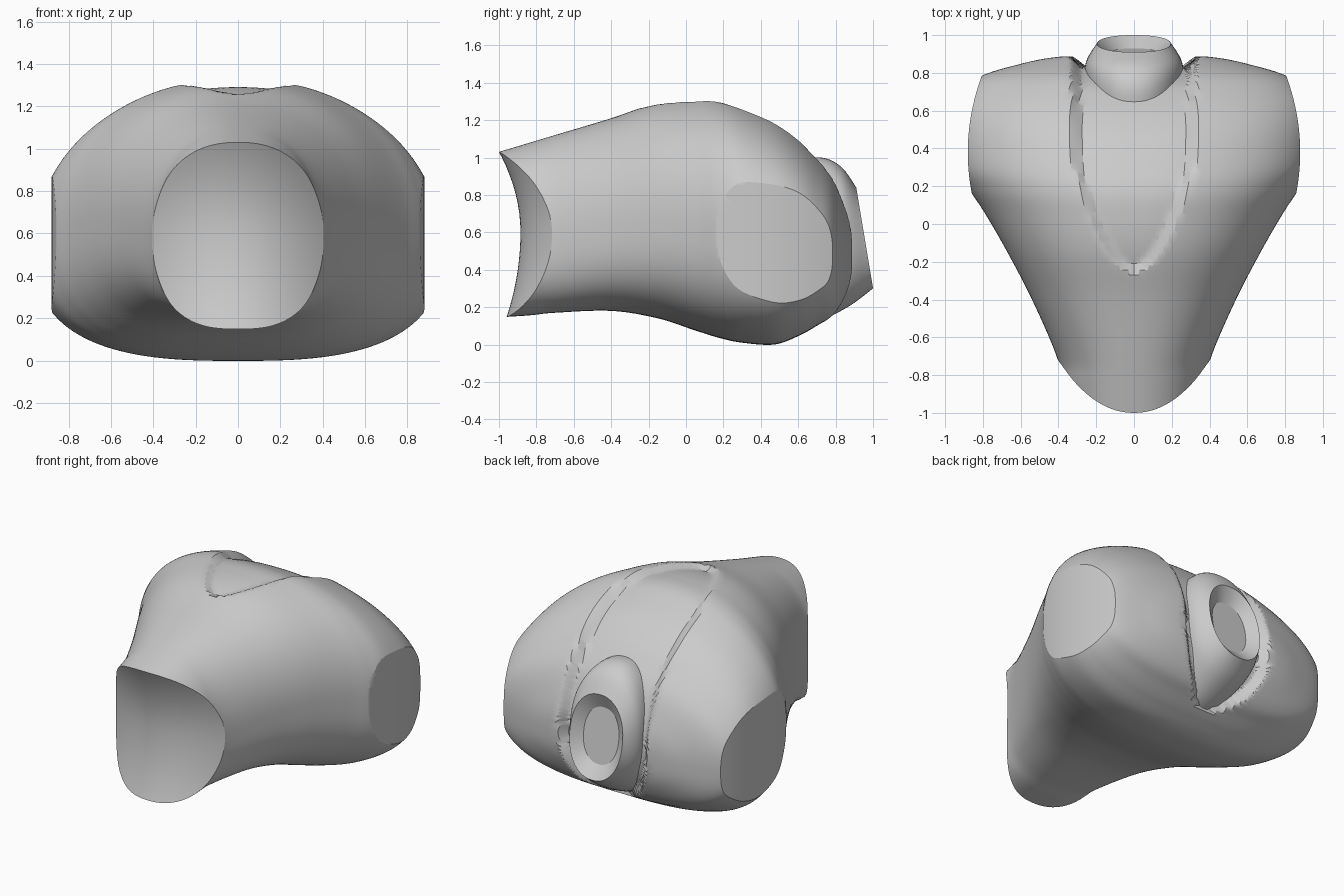
import bpy, bmesh, math
from mathutils import Vector

if "Cube" in bpy.data.objects:
    bpy.data.objects.remove(bpy.data.objects["Cube"], do_unlink=True)

GREY = (0.6, 0.6, 0.6, 1.0)
grey = bpy.data.materials.new("plain_grey")
grey.use_nodes = True
grey.diffuse_color = GREY
grey.node_tree.nodes["Principled BSDF"].inputs["Base Color"].default_value = GREY


def make_object(name, bm):
    bmesh.ops.recalc_face_normals(bm, faces=bm.faces)
    mesh = bpy.data.meshes.new(name)
    bm.to_mesh(mesh)
    bm.free()
    mesh.materials.append(grey)
    obj = bpy.data.objects.new(name, mesh)
    bpy.context.collection.objects.link(obj)
    return obj


def activate(obj):
    bpy.ops.object.select_all(action='DESELECT')
    obj.select_set(True)
    bpy.context.view_layer.objects.active = obj


def smooth_keys(keys, steps):
    """Catmull-Rom interpolation through rows of section values."""
    rows = []
    for i in range(len(keys) - 1):
        quad = [keys[max(i - 1, 0)], keys[i], keys[i + 1], keys[min(i + 2, len(keys) - 1)]]
        for s in range(steps):
            t = s / steps
            rows.append([b + 0.5 * t * (c - a + t * (2*a - 5*b + 4*c - d + t * (3*(b - c) + d - a)))
                         for a, b, c, d in zip(*quad)])
    return rows + [list(keys[-1])]


def loft(rings):
    bm = bmesh.new()
    loops = [[bm.verts.new(p) for p in ring] for ring in rings]
    n = len(loops[0])
    for a, b in zip(loops, loops[1:]):
        for i in range(n):
            j = (i + 1) % n
            bm.faces.new((a[i], a[j], b[j], b[i]))
    bm.faces.new(loops[0])
    bm.faces.new(loops[-1])
    bmesh.ops.recalc_face_normals(bm, faces=bm.faces)
    return bm


def power(value, p):
    return math.copysign(abs(value) ** (2 / p), value)


def body_ring(row, n=192):
    y, top, bottom, width = row
    mid = bottom + 0.45 * (top - bottom)
    ring = []
    for i in range(n):
        a = 2 * math.pi * i / n
        c, s = math.cos(a), math.sin(a)
        p, h = (2.2, top - mid) if s > 0 else (2.8, mid - bottom)
        ring.append((width * power(c, p), y, mid + h * power(s, p)))
    return ring


def clamp(v):
    return max(0.0, min(1.0, v))


def channel_depth(co):
    """Depth of the shallow channel over the top and down the back."""
    half = 0.34 * clamp((co.y + 0.25) / 0.6) ** 0.45
    if co.z < 0.5:
        half = 0.34 * math.sqrt(clamp(1 - ((0.5 - co.z) / 0.42) ** 2)) if co.y > 0.6 else 0
    t = clamp((half - abs(co.x)) / 0.06)
    return t * t * (3 - 2 * t) * (0.035 + 0.03 * clamp(co.y))


def curved_cutter(name, near, far):
    """Solid block whose near side is a curved sheet."""
    bm = bmesh.new()
    bmesh.ops.create_grid(bm, x_segments=32, y_segments=32, size=1)
    size = max(v.co.x for v in bm.verts)
    sheet = list(bm.verts)
    ext = bmesh.ops.extrude_face_region(bm, geom=list(bm.faces), use_keep_orig=True)
    back = [g for g in ext["geom"] if isinstance(g, bmesh.types.BMVert)]
    for verts, place in ((sheet, near), (back, far)):
        for v in verts:
            v.co = place(v.co.x / size, v.co.y / size)
    obj = make_object(name, bm)
    obj.hide_render = True
    return obj


# Main body: y, top, bottom, half width of each section
body_keys = [
    (-1.1, 1.0, 0.14, 0.36), (-0.85, 1.075, 0.155, 0.385), (-0.7, 1.12, 0.17, 0.41),
    (-0.4, 1.21, 0.18, 0.54), (-0.15, 1.295, 0.14, 0.67), (0.05, 1.325, 0.075, 0.785),
    (0.18, 1.325, 0.035, 0.87), (0.3, 1.29, 0.01, 0.935), (0.47, 1.215, 0.0, 0.96),
    (0.6, 1.12, 0.045, 0.95), (0.7, 1.02, 0.1, 0.9), (0.78, 0.92, 0.15, 0.815),
    (0.84, 0.8, 0.23, 0.63), (0.885, 0.67, 0.34, 0.4), (0.9, 0.53, 0.49, 0.04)]
bm = loft([body_ring(r) for r in smooth_keys(body_keys, 10)])
bm.normal_update()
moves = [(v, v.normal * channel_depth(v.co)) for v in bm.verts]
for v, move in moves:
    v.co -= move
body = make_object("body", bm)


# Saddle-shaped front face and curved flat side faces
def front_sheet(u, v):
    x, z = 0.55 * u, 0.6 + 0.8 * v
    bend = 0.62 if z > 0.6 else 0.36
    return Vector((x, -0.885 + 1.03 * x * x - bend * (z - 0.6) ** 2, z))


def side_sheet(side):
    def place(u, v):
        y = 0.47 + 0.6 * u
        return Vector((side * (0.88 - 0.45 * (y - 0.38) ** 2), y, 0.55 + 0.8 * v))
    return place


cutters = [curved_cutter("front_cutter", front_sheet,
                         lambda u, v: Vector((0.55 * u, -1.8, 0.6 + 0.8 * v)))]
for side, label in ((1, "left"), (-1, "right")):
    cutters.append(curved_cutter(label + "_side_cutter", side_sheet(side),
                                 lambda u, v, s=side: Vector((s * 1.4, 0.47 + 0.6 * u, 0.55 + 0.8 * v))))
activate(body)
for cutter in cutters:
    mod = body.modifiers.new("cut", 'BOOLEAN')
    mod.operation = 'DIFFERENCE'
    mod.solver = 'EXACT'
    mod.object = cutter
    bpy.ops.object.modifier_apply(modifier=mod.name)
    bpy.data.objects.remove(cutter, do_unlink=True)


# Neck collar: top y, top z, bottom y, bottom z, half width of each ring
def collar_ring(row, n=64):
    ty, tz, by, bz, half = row
    ring = []
    for i in range(n):
        a = 2 * math.pi * i / n
        c, s = power(math.cos(a), 2.2), power(math.sin(a), 2.2)
        ring.append((half * s, (ty + by + c * (ty - by)) / 2, (tz + bz + c * (tz - bz)) / 2))
    return ring


outer_keys = [(0.55, 0.98, 0.6, 0.08, 0.25), (0.72, 1.0, 0.73, 0.13, 0.26),
              (0.83, 0.95, 0.88, 0.21, 0.255), (0.91, 0.84, 1.0, 0.3, 0.195)]
collar_floor = (0.87, 0.74, 0.93, 0.38, 0.13)
collar = make_object("neck_collar", loft(
    [collar_ring(r) for r in smooth_keys(outer_keys, 8) + [collar_floor]]))

for obj in (body, collar):
    activate(obj)
    bpy.ops.object.shade_smooth_by_angle(angle=math.radians(24))
